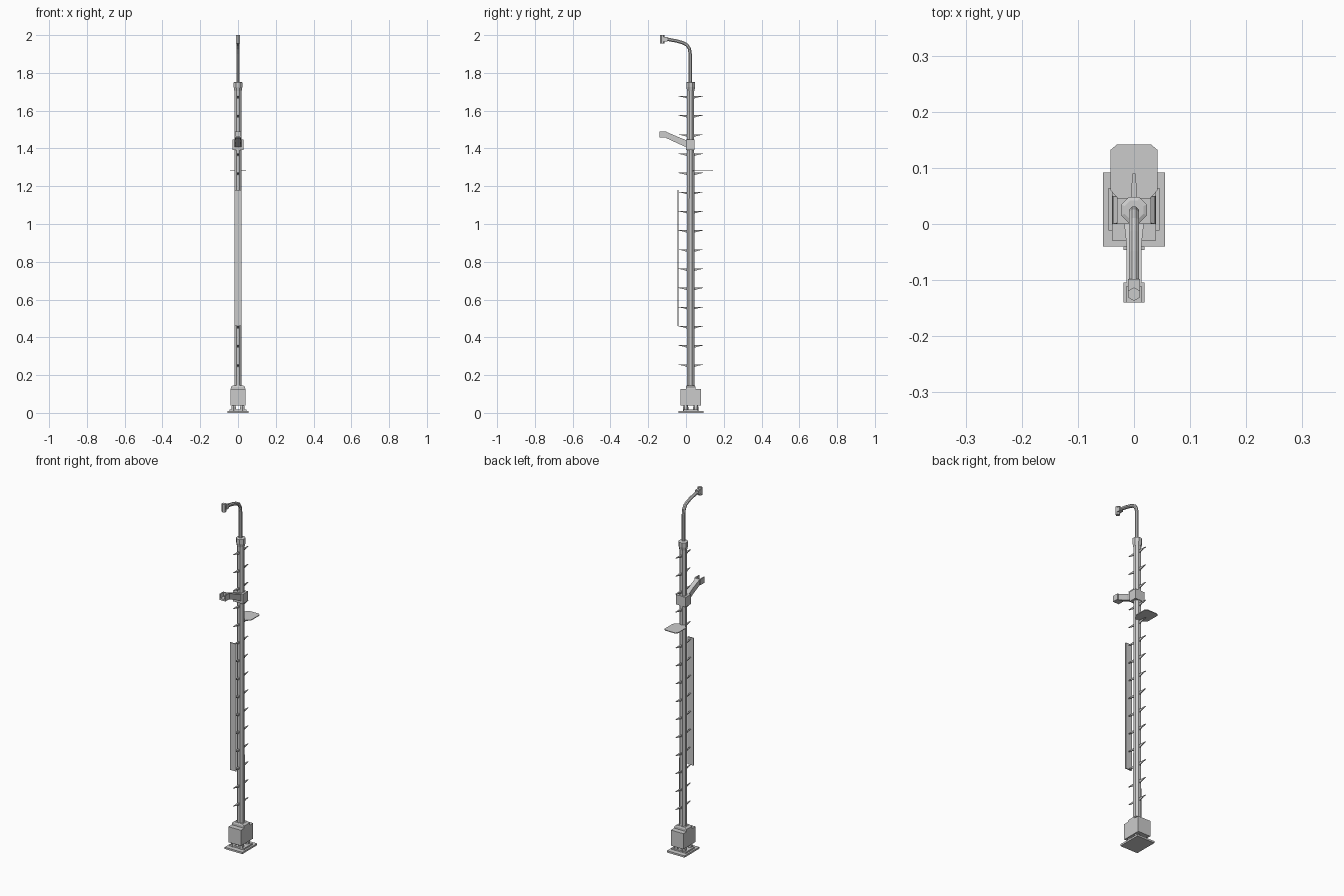
import bpy, bmesh, math
from mathutils import Vector

if "Cube" in bpy.data.objects:
    bpy.data.objects.remove(bpy.data.objects["Cube"])

CY = 0.025  # depth position of the pole axis


def finish(name, bm):
    bmesh.ops.recalc_face_normals(bm, faces=bm.faces)
    me = bpy.data.meshes.new(name)
    bm.to_mesh(me)
    bm.free()
    ob = bpy.data.objects.new(name, me)
    bpy.context.collection.objects.link(ob)
    return ob


def loft(name, rings):
    """Skin a list of equal-length closed rings and cap both ends."""
    bm = bmesh.new()
    vs = [[bm.verts.new(p) for p in r] for r in rings]
    n = len(vs[0])
    for a, b in zip(vs, vs[1:]):
        for i in range(n):
            j = (i + 1) % n
            bm.faces.new((a[i], a[j], b[j], b[i]))
    bm.faces.new(vs[0][::-1])
    bm.faces.new(vs[-1])
    return finish(name, bm)


def rect(x, y0, y1, z):
    return [(-x, y0, z), (x, y0, z), (x, y1, z), (-x, y1, z)]


def box(name, x0, x1, y0, y1, z0, z1):
    return loft(name, [[(x0, y0, z), (x1, y0, z), (x1, y1, z), (x0, y1, z)] for z in (z0, z1)])


def turned(name, profile, n=8, y=CY):
    """Faceted upright part from (radius, z) pairs."""
    rings = []
    for r, z in profile:
        rings.append([(r * math.cos(math.tau * (i + .5) / n),
                       y + r * math.sin(math.tau * (i + .5) / n), z) for i in range(n)])
    return loft(name, rings)


def tube(name, path, r, n=8):
    """Tube along a (y, z) path."""
    pts = [Vector((0, y, z)) for y, z in path]
    rings = []
    for i, p in enumerate(pts):
        t = (pts[min(i + 1, len(pts) - 1)] - pts[max(i - 1, 0)]).normalized()
        side = Vector((1, 0, 0))
        up = t.cross(side)
        rings.append([p + r * (math.cos(a) * side + math.sin(a) * up)
                      for a in (math.tau * (k + .5) / n for k in range(n))])
    return loft(name, rings)


# Base: ground plates, feet, housing with bevelled lid
box("ground_plate", -.055, .055, -.04, .092, 0, .01)
box("upper_plate", -.045, .045, -.012, .064, .01, .018)
for sx in (-1, 1):
    for sy in (-1, 1):
        turned_foot = turned("base_foot", [(.014, .01), (.014, .03), (.009, .045)], 6, CY + sy * .027)
        turned_foot.location.x = sx * .023
loft("base_housing", [rect(.039, -.029, .079, .038), rect(.039, -.029, .079, .126)])
loft("housing_lid", [rect(.039, 0, .05, .126), rect(.037, 0, .05, .138), rect(.026, .003, .047, .146)])

# Pole and its cap
turned("pole", [(.021, .126), (.020, 1.72)])
turned("pole_cap", [(.021, 1.705), (.025, 1.725), (.025, 1.75), (.018, 1.753)])

# Climbing pegs: flat top, tapering to the tip, on front and back
for i in range(15):
    z = .257 + i * .1015
    for s in (-1, 1):
        rings = []
        for d, w, h in ((.014, .006, .015), (.04, .0045, .007), (.065, .003, .002)):
            y = CY + s * d
            rings.append([(-w, y, z), (w, y, z), (w * .5, y, z - h), (-w * .5, y, z - h)])
        loft("climbing_peg", rings)

# Long strip panel at the front
box("strip_panel", -.019, .019, -.046, -.040, .46, 1.18)

# Flat shelf at the back, with clipped outer corners
outline = [(-.014, .03), (.014, .03), (.042, .06), (.042, .132), (.03, .142),
           (-.03, .142), (-.042, .132), (-.042, .06)]
loft("back_shelf", [[(x, y, z) for x, y in outline] for z in (1.280, 1.284)])

# Clamp collar with slanted arm and cradle
box("clamp_collar", -.030, .030, 0, .046, 1.392, 1.447)


def arm_ring(y, w, z0, z1):
    return [(-w, y, z0), (w, y, z0), (w, y, z1), (-w, y, z1)]


loft("bracket_arm", [arm_ring(.005, .018, 1.405, 1.442), arm_ring(-.04, .013, 1.425, 1.46),
                     arm_ring(-.105, .013, 1.455, 1.488)])
box("cradle_floor", -.019, .019, -.14, -.105, 1.457, 1.467)
box("cradle_back", -.019, .019, -.111, -.104, 1.457, 1.49)
for s in (-1, 1):
    a, b = sorted((s * .013, s * .019))
    box("cradle_side", a, b, -.14, -.105, 1.457, 1.49)

# Curved lamp pipe and lamp head
tube("lamp_pipe", [(CY - .003, 1.74), (CY - .003, 1.90), (.018, 1.928), (.005, 1.948),
                   (-.015, 1.959), (-.05, 1.969), (-.115, 1.981)], .0095)
turned("lamp_head", [(.012, 1.955), (.012, 2.0)], 6, -.125)
box("lamp_joint", -.011, .011, -.12, -.098, 1.966, 1.99)
